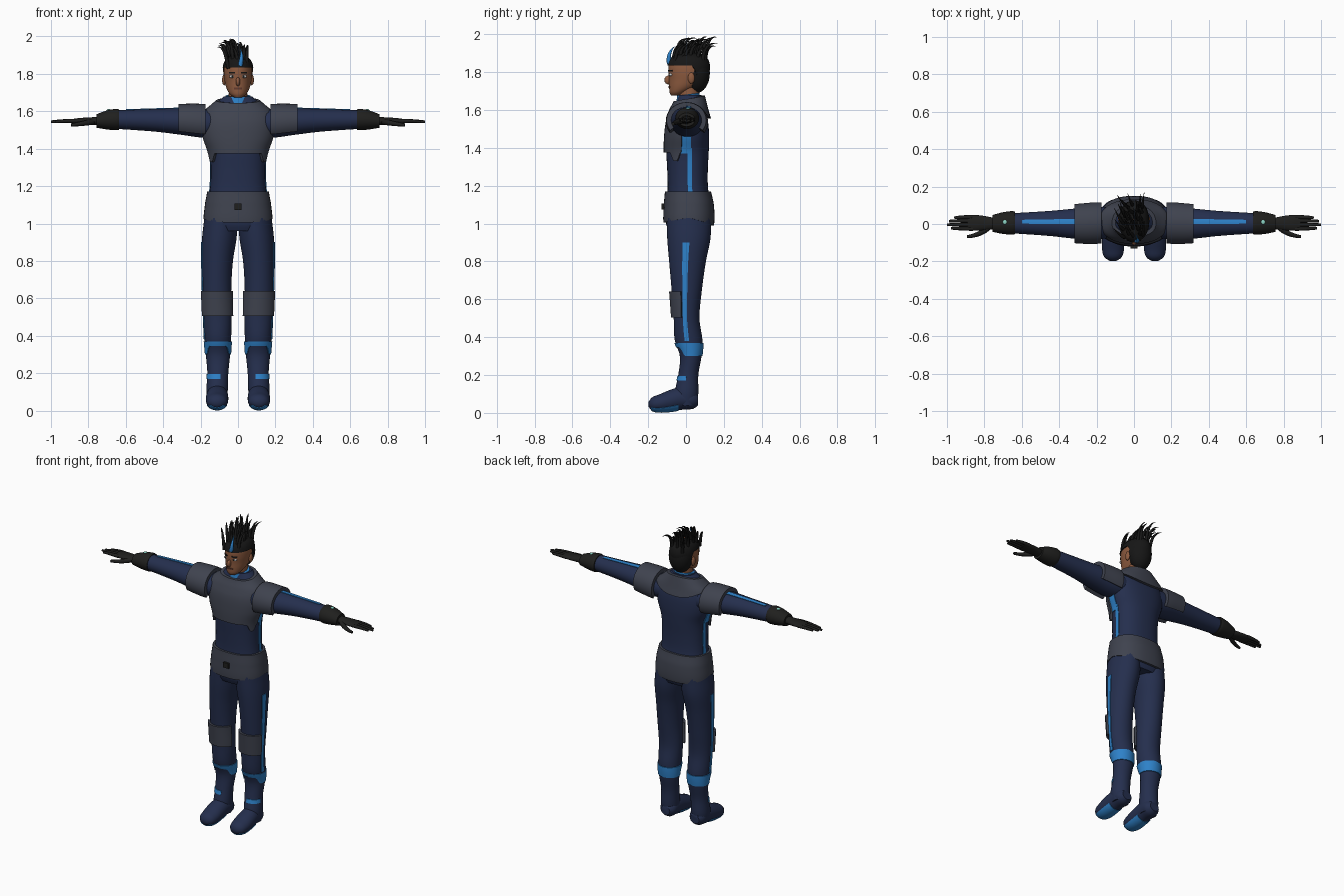
import bpy, bmesh, math, random
from mathutils import Matrix, Vector

if "Cube" in bpy.data.objects:
    bpy.data.objects.remove(bpy.data.objects["Cube"])


def material(name, r, g, b):
    m = bpy.data.materials.new(name)
    m.use_nodes = True
    m.diffuse_color = (r, g, b, 1)
    bsdf = next(n for n in m.node_tree.nodes if n.type == 'BSDF_PRINCIPLED')
    bsdf.inputs["Base Color"].default_value = (r, g, b, 1)
    return m


NAVY = material("navy cloth", .018, .028, .075)
GREY = material("armour grey", .05, .056, .078)
BLUE = material("bright blue", .027, .22, .58)
BLACK = material("glove black", .014, .014, .013)
HAIR = material("hair black", .008, .008, .008)
SKIN = material("skin", .27, .105, .05)
LIP = material("lip brown", .13, .045, .028)
WHITE = material("eye white", .6, .6, .6)
TEAL = material("light teal", .26, .65, .55)
parts = []


def finish(name, bm, mat, mirror):
    bmesh.ops.recalc_face_normals(bm, faces=bm.faces)
    mesh = bpy.data.meshes.new(name)
    bm.to_mesh(mesh)
    bm.free()
    mesh.materials.append(mat)
    ob = bpy.data.objects.new(name, mesh)
    bpy.context.collection.objects.link(ob)
    if mirror:
        ob.modifiers.new("mirror", 'MIRROR')
    parts.append(ob)
    return ob


def surface(axis, rings, power=1.0):
    """Smooth tube through rings of (position, centre u, centre v, radius u, radius v)."""
    def slope(i, k):
        a, b = rings[max(i - 1, 0)], rings[min(i + 1, len(rings) - 1)]
        return (b[k] - a[k]) / (b[0] - a[0])

    def point(t, deg, off=0):
        i = 0
        while i < len(rings) - 2 and t > rings[i + 1][0]:
            i += 1
        p, q = rings[i], rings[i + 1]
        h = q[0] - p[0]
        s = min(max((t - p[0]) / h, 0), 1)
        cu, cv, ru, rv = [
            (1 + 2 * s) * (1 - s) ** 2 * p[k] + s * (1 - s) ** 2 * h * slope(i, k)
            + s * s * (3 - 2 * s) * q[k] - s * s * (1 - s) * h * slope(i + 1, k)
            for k in range(1, 5)]
        c, d = math.cos(math.radians(deg)), math.sin(math.radians(deg))
        u = cu + max(ru + off, .002) * math.copysign(abs(c) ** power, c)
        v = cv + max(rv + off, .002) * math.copysign(abs(d) ** power, d)
        return {'x': (t, u, v), 'y': (u, t, v), 'z': (u, v, t)}[axis]
    return point


def patch(name, surf, mat, t0, t1, a0=0, a1=360, thick=0, mirror=False, nt=20, na=40):
    """A capped tube, or with thickness a shell lying on part of the surface."""
    closed = a1 - a0 == 360
    cols = na if closed else na + 1
    bm = bmesh.new()
    grids = []
    for off in ([thick, -.008] if thick else [0]):
        grid = []
        for i in range(nt + 1):
            row = []
            for j in range(cols):
                a = a0 + (a1 - a0) * j / na
                lo = t0(a) if callable(t0) else t0
                hi = t1(a) if callable(t1) else t1
                row.append(bm.verts.new(surf(lo + (hi - lo) * i / nt, a, off)))
            grid.append(row)
        for i in range(nt):
            for j in range(na):
                k = (j + 1) % cols
                bm.faces.new((grid[i][j], grid[i][k], grid[i + 1][k], grid[i + 1][j]))
        grids.append(grid)
    if thick:
        out, inn = grids
        for i in (0, nt):
            for j in range(na):
                k = (j + 1) % cols
                bm.faces.new((out[i][j], out[i][k], inn[i][k], inn[i][j]))
        if not closed:
            for j in (0, na):
                for i in range(nt):
                    bm.faces.new((out[i][j], out[i + 1][j], inn[i + 1][j], inn[i][j]))
    else:
        bm.faces.new(grids[0][0])
        bm.faces.new(grids[0][nt])
    return finish(name, bm, mat, mirror)


def blob(name, loc, size, mat, mirror=False, box=False):
    bm = bmesh.new()
    m = Matrix.Translation(loc) @ Matrix.Diagonal((*size, 1))
    if box:
        bmesh.ops.create_cube(bm, size=2, matrix=m)
    else:
        bmesh.ops.create_uvsphere(bm, u_segments=24, v_segments=16, radius=1, matrix=m)
    return finish(name, bm, mat, mirror)


def strands(name, mat, items):
    """Round tubes bent through three points, each with its root and tip radius."""
    cu = bpy.data.curves.new(name, 'CURVE')
    cu.dimensions, cu.bevel_depth, cu.bevel_resolution = '3D', 1, 2
    cu.use_fill_caps = True
    for p, q, r, root, tip in items:
        p, q, r = Vector(p), Vector(q), Vector(r)
        sp = cu.splines.new('POLY')
        sp.points.add(8)
        for i, pt in enumerate(sp.points):
            s = i / 8
            pt.co = (*(p * (1 - s) ** 2 + q * 2 * s * (1 - s) + r * s * s), 1)
            pt.radius = root + (tip - root) * s ** 1.5
        sp.use_smooth = True
    cu.materials.append(mat)
    ob = bpy.data.objects.new(name, cu)
    bpy.context.collection.objects.link(ob)


def ramp(x, lo, hi):
    s = min(max((x - lo) / (hi - lo), 0), 1)
    return s * s * (3 - 2 * s)


def sine(a):
    return math.sin(math.radians(a))


# Body surfaces that clothing and armour lie on
leg = surface('z', [(.04, .11, .005, .05, .05), (.1, .112, .003, .057, .062),
                    (.2, .108, .012, .056, .053), (.3, .107, .025, .065, .057),
                    (.38, .108, .014, .071, .073), (.5, .109, .003, .075, .068),
                    (.65, .113, .004, .077, .08), (.8, .11, .008, .083, .097),
                    (.92, .1, .015, .092, .114), (1.03, .09, .015, .09, .118)])
foot = surface('y', [(-.197, .112, .045, .018, .014), (-.18, .112, .047, .045, .035),
                     (-.14, .112, .051, .058, .047), (-.08, .112, .065, .06, .058),
                     (-.02, .11, .077, .057, .06), (.04, .108, .072, .052, .05),
                     (.064, .108, .068, .033, .028)])
torso = surface('z', [(.96, 0, .015, .15, .105), (1.0, 0, .015, .17, .12),
                      (1.1, 0, .015, .163, .118), (1.18, 0, .01, .15, .107),
                      (1.28, 0, .008, .146, .107), (1.38, 0, .008, .152, .112),
                      (1.46, 0, .01, .178, .112), (1.54, 0, .012, .185, .104),
                      (1.6, 0, .015, .165, .085), (1.64, 0, .02, .12, .07),
                      (1.68, 0, .02, .075, .06)], .85)
arm = surface('x', [(.1, .01, 1.53, .08, .075), (.2, .005, 1.538, .087, .078),
                    (.3, .002, 1.545, .082, .071), (.45, .003, 1.552, .067, .06),
                    (.66, .004, 1.556, .053, .049)])
head = surface('z', [(1.675, 0, -.05, .022, .028), (1.69, 0, -.042, .042, .044),
                     (1.72, 0, -.015, .06, .074), (1.76, 0, .008, .071, .098),
                     (1.8, 0, .012, .076, .105), (1.84, 0, .014, .074, .105),
                     (1.875, 0, .015, .06, .088), (1.895, 0, .015, .032, .048),
                     (1.903, 0, .015, .004, .006)])

# Suit
patch("torso", torso, NAVY, .96, 1.68, nt=40)
patch("legs", leg, NAVY, .04, 1.03, mirror=True, nt=40)
patch("feet", foot, NAVY, -.197, .064, mirror=True)
patch("sleeves", arm, NAVY, .1, .66, mirror=True)

# Bright trim
patch("leg_stripes", leg, BLUE, .38, .9, -16, 2, .004, True, na=4)
patch("boot_bands", leg, BLUE, lambda a: .3 + .045 * ramp(-sine(a), .5, .8), .37,
      thick=.005, mirror=True, nt=6)
patch("ankle_tabs", leg, BLUE, .17, .195, 255, 350, .004, True, nt=3)
patch("sole_patches", foot, BLUE, -.186, -.04, 212, 328, .003, True)
patch("side_stripes", torso, BLUE, 1.16, 1.4, 0, 9, .004, True, na=4)
patch("underarm_panels", torso, BLUE, 1.37, 1.5, -22, 6, .005, True, na=8)
patch("arm_stripes", arm, BLUE, .3, .6, 72, 92, .004, True, na=4)

# Armour
patch("chest_plate", torso, GREY,
      lambda a: 1.375 - .045 * ramp(abs(a - 270), 45, 58) + .05 * ramp(abs(a - 270), 66, 78),
      lambda a: 1.61 - .1 * ramp(abs(a - 270), 55, 78), 192, 348, .014)
patch("collar_yoke", torso, GREY, lambda a: 1.6 - .045 * abs(sine(a)) ** 3,
      lambda a: 1.66 + .015 * sine(a), thick=.019, nt=12)
patch("shoulder_pads", arm, GREY, .175, .317, -35, 215, .024, True)
patch("knee_pads", leg, GREY, .505, .64, 200, 340, .014, True)
patch("hip_belt", torso, GREY, lambda a: 1.03 - .025 * abs(sine(a)) - .015 * max(sine(a), 0),
      1.17, thick=.014)
blob("belt_buckle", (0, -.116, 1.09), (.019, .014, .017), BLACK, box=True)

# Gloves
cuff = surface('x', [(.635, .006, 1.556, .06, .054), (.65, .006, 1.556, .063, .057),
                     (.7, .005, 1.554, .058, .051), (.757, .003, 1.548, .045, .036)])
palm = surface('x', [(.74, .002, 1.548, .029, .023), (.8, .005, 1.548, .038, .019),
                     (.85, .006, 1.548, .042, .016), (.89, .006, 1.547, .039, .011)])
patch("glove_cuffs", cuff, BLACK, .635, .757, mirror=True)
patch("palms", palm, BLACK, .74, .89, mirror=True)
blob("cuff_lights", (.69, .01, 1.606), (.012, .012, .006), TEAL, True)
fingers = []
for side in (1, -1):
    for y, tip in ((-.025, .978), (-.004, 1.0), (.017, .988), (.037, .96)):
        fingers.append(((side * .86, y, 1.548), (side * .93, y, 1.55),
                        (side * tip, y * .9, 1.544), .0115, .007))
    fingers.append(((side * .775, -.015, 1.545), (side * .82, -.06, 1.535),
                    (side * .892, -.068, 1.526), .016, .008))
strands("fingers", BLACK, fingers)

# Head and face
neck = surface('z', [(1.6, 0, .015, .052, .052), (1.75, 0, .015, .048, .055)])
ring = surface('z', [(1.63, 0, .015, .075, .068), (1.67, 0, .013, .068, .06),
                     (1.69, 0, .013, .066, .058)])
patch("neck", neck, SKIN, 1.6, 1.75, nt=4)
patch("neck_band", ring, BLUE, 1.63, lambda a: 1.683 + .008 * sine(a), nt=6)
patch("head", head, SKIN, 1.675, 1.903, nt=32)
blob("nose", (0, -.094, 1.758), (.012, .02, .023), SKIN)
blob("ears", (.074, .028, 1.768), (.011, .018, .029), SKIN, True)
blob("eyes", (.032, -.08, 1.786), (.015, .009, .008), WHITE, True)
blob("irises", (.031, -.086, 1.786), (.006, .005, .0065), HAIR, True)
patch("eyebrows", head, HAIR, 1.802, 1.81, 282, 308, .004, True, nt=3, na=8)
patch("lips", head, LIP, 1.717, 1.727, 250, 290, .004, nt=4, na=12)

# Hair
blob("back_hair", (0, .053, 1.795), (.075, .073, .107), HAIR)
patch("hair_cap", head, HAIR, lambda a: 1.835 - .08 * ramp(sine(a), .15, .6), 1.902, thick=.007)
random.seed(4)
spikes = []
for row in range(6):
    for col in range(5):
        x = (col - 2) * .024 + random.uniform(-.008, .008)
        y = -.062 + row * .031 + random.uniform(-.01, .01)
        z = 1.893 - 5 * x * x - 4.5 * (y - .02) ** 2
        lean = -.025 + x * .55 + random.uniform(-.02, .02)
        top = random.uniform(1.935, 1.985) - max(x, 0) * .7
        back = random.uniform(.045, .085)
        spikes.append(((x, y, z - .015), (x + lean * .3, y + .005, top + .012),
                       (x + lean, min(y + back, .188), top), .0105, .0008))
strands("hair_spikes", HAIR, spikes)
strands("blue_forelock", BLUE, [((.012, -.088, 1.845), (.026, -.1, 1.9), (.012, -.06, 1.935), .013, .001)])

# Smooth shading that keeps armour edges sharp
bpy.ops.object.select_all(action='DESELECT')
for ob in parts:
    ob.select_set(True)
bpy.context.view_layer.objects.active = parts[0]
bpy.ops.object.shade_smooth_by_angle(angle=math.radians(40))
